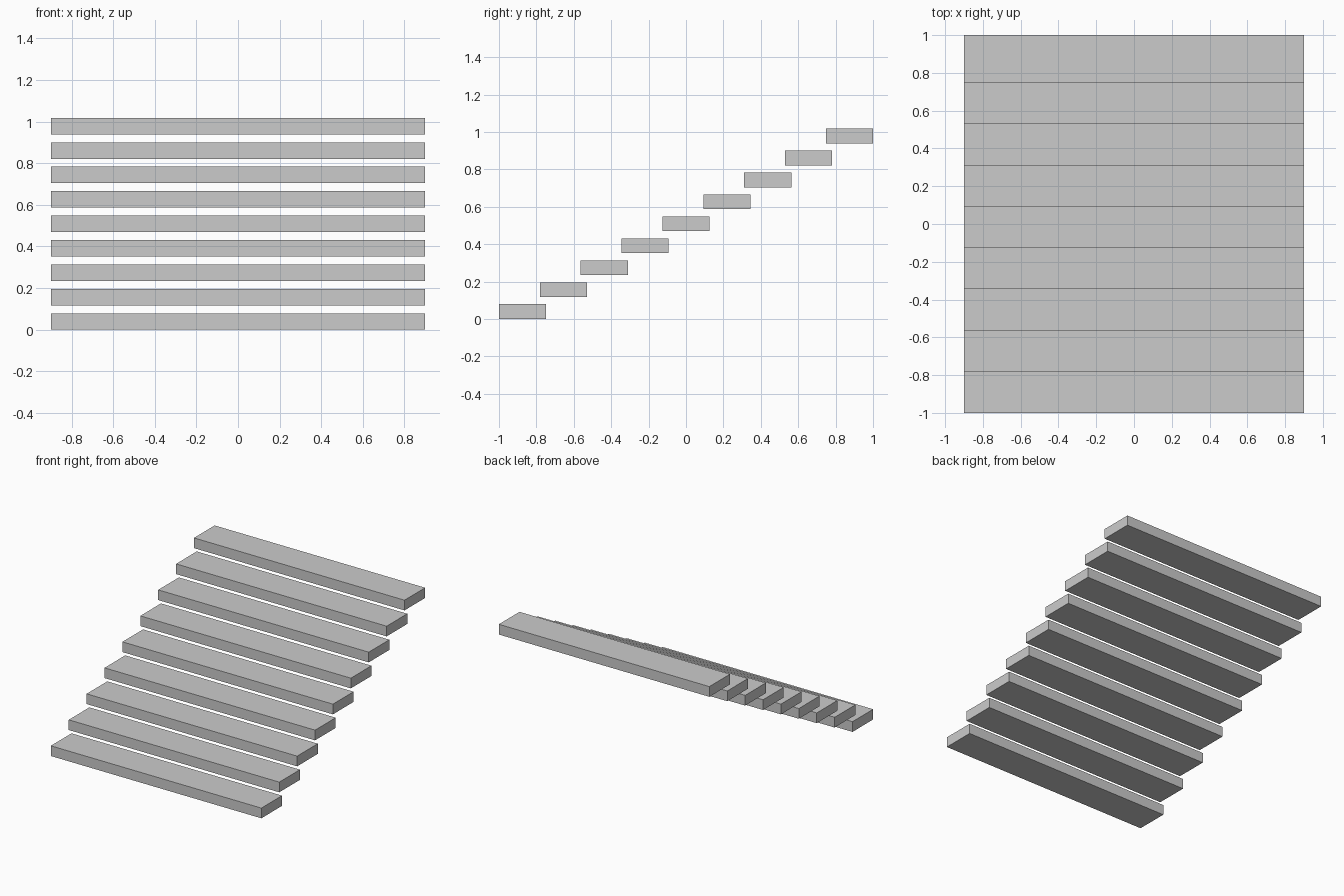
import bpy

if "Cube" in bpy.data.objects:
    bpy.data.objects.remove(bpy.data.objects["Cube"])

COUNT = 9
WIDTH, DEPTH, THICK = 1.8, 0.252, 0.079
RUN = (2.0 - DEPTH) / (COUNT - 1)
RISE = (1.018 - THICK) / (COUNT - 1)


def add_box(name, center, size):
    bpy.ops.mesh.primitive_cube_add(size=1, location=center)
    obj = bpy.context.object
    obj.name = name
    obj.scale = size
    bpy.ops.object.transform_apply(location=False, rotation=False, scale=True)
    return obj


# Floating treads climbing from front to back
for i in range(COUNT):
    y = -1 + DEPTH / 2 + i * RUN
    z = THICK / 2 + i * RISE
    add_box(f"stair_tread_{i + 1}", (0, y, z), (WIDTH, DEPTH, THICK))
